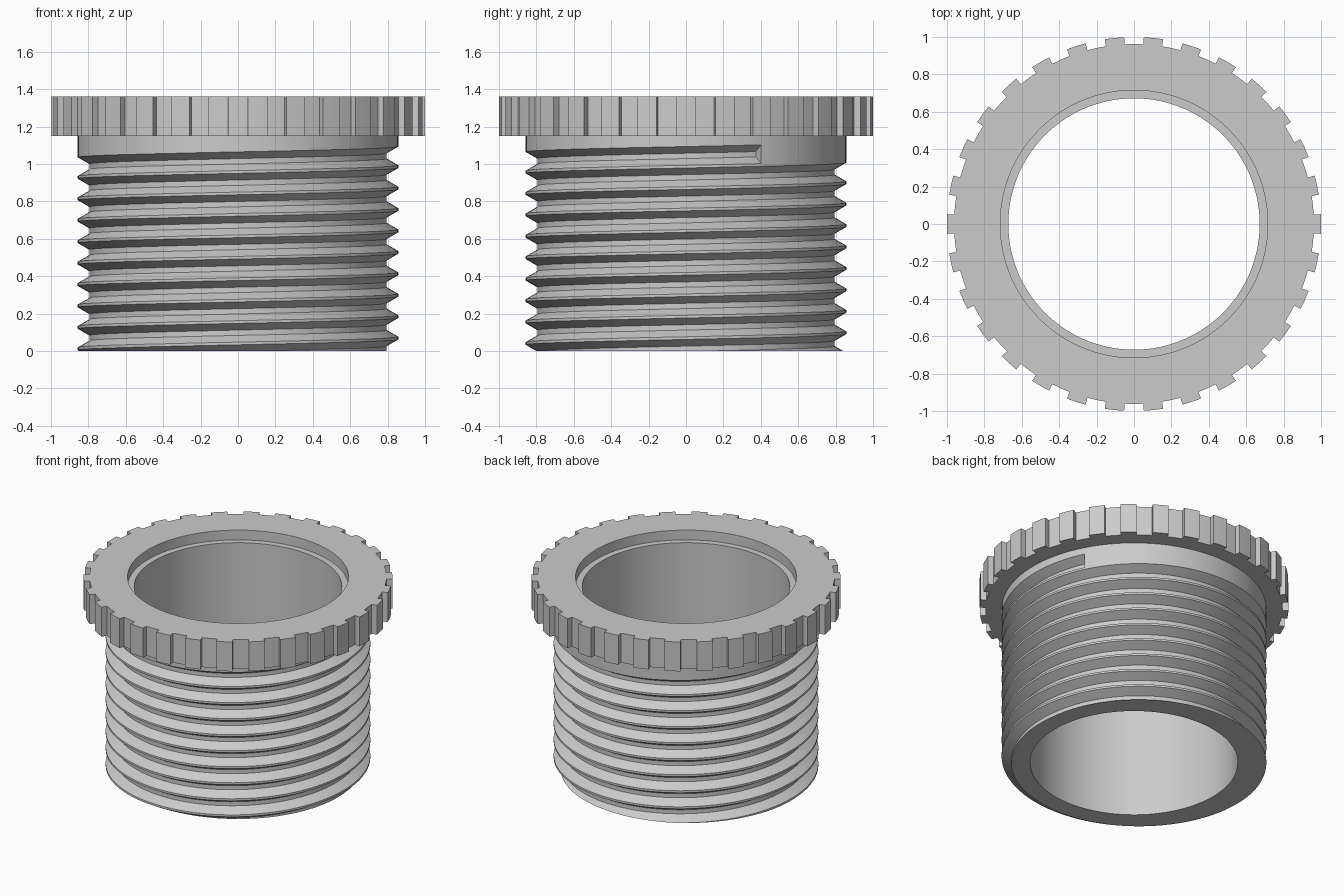
import bpy, bmesh, math

# Remove the default cube
cube = bpy.data.objects.get("Cube")
if cube:
    bpy.data.objects.remove(cube, do_unlink=True)

# Main dimensions
BORE, RECESS, CREST = 0.672, 0.715, 0.857
COLLAR_LOW, LEDGE, TOP = 1.15, 1.29, 1.36
TOOTH_TIP, TOOTH_ROOT, TEETH = 1.0, 0.962, 30
PITCH = 0.1146
DEPTH = 0.5413 * PITCH
THREAD_END_ANGLE, THREAD_END_Z = 28, 1.0525
STEP = 3

grey = bpy.data.materials.new("plain_grey")
grey.use_nodes = True
grey.diffuse_color = (0.6, 0.6, 0.6, 1)
grey.node_tree.nodes["Principled BSDF"].inputs["Base Color"].default_value = (0.6, 0.6, 0.6, 1)


def polar(r, degrees, z):
    a = math.radians(degrees)
    return (r * math.cos(a), r * math.sin(a), z)


def skin(name, rings, close_rings=False, cap_ends=False):
    """Join successive closed loops of points into one surface."""
    bm = bmesh.new()
    loops = [[bm.verts.new(p) for p in ring] for ring in rings]
    pairs = list(zip(loops, loops[1:]))
    if close_rings:
        pairs.append((loops[-1], loops[0]))
    for a, b in pairs:
        n = len(a)
        for i in range(n):
            j = (i + 1) % n
            bm.faces.new((a[i], a[j], b[j], b[i]))
    if cap_ends:
        bm.faces.new(loops[0])
        bm.faces.new(loops[-1])
    bmesh.ops.remove_doubles(bm, verts=bm.verts, dist=0.00001)
    bmesh.ops.recalc_face_normals(bm, faces=bm.faces)
    mesh = bpy.data.meshes.new(name)
    bm.to_mesh(mesh)
    bm.free()
    mesh.materials.append(grey)
    obj = bpy.data.objects.new(name, mesh)
    bpy.context.collection.objects.link(obj)
    return obj


def select_only(obj):
    bpy.ops.object.select_all(action="DESELECT")
    obj.select_set(True)
    bpy.context.view_layer.objects.active = obj


# Tubular body
angles = range(0, 360, STEP)
body_profile = [(BORE, 0), (CREST, 0), (CREST, COLLAR_LOW), (BORE, COLLAR_LOW)]
body = skin("threaded_body",
            [[polar(r, a, z) for a in angles] for r, z in body_profile],
            close_rings=True)

# Helical groove cutter with a flat root and sixty degree flanks
over = 0.004
root, mouth = PITCH / 8, PITCH * 7 / 16 + over * math.tan(math.radians(30))
section = [(CREST - DEPTH, -root), (CREST + over, -mouth), (CREST + 0.04, -mouth),
           (CREST + 0.04, mouth), (CREST + over, mouth), (CREST - DEPTH, root)]
turns = 10.5
cutter_rings = []
for i in range(int(turns * 360 / STEP) + 1):
    swept = i * STEP
    z0 = THREAD_END_Z - PITCH * swept / 360
    cutter_rings.append([polar(r, THREAD_END_ANGLE - swept, z0 + dz) for r, dz in section])
cutter = skin("groove_cutter", cutter_rings, cap_ends=True)
cutter.hide_render = True

select_only(body)
groove = body.modifiers.new("thread_groove", "BOOLEAN")
groove.operation = "DIFFERENCE"
groove.solver = "EXACT"
groove.object = cutter
bpy.ops.object.modifier_apply(modifier=groove.name)
bpy.data.objects.remove(cutter, do_unlink=True)

# Open the body where it meets the collar
bm = bmesh.new()
bm.from_mesh(body.data)
hidden = [f for f in bm.faces if f.calc_center_median().z > COLLAR_LOW - 0.001]
bmesh.ops.delete(bm, geom=hidden, context="FACES")
bm.to_mesh(body.data)
bm.free()

# Notched collar with a stepped recess in its mouth
outline = []
for t in range(TEETH):
    a = t * 360 / TEETH
    outline += [(TOOTH_TIP, a + d) for d in (-STEP, 0, STEP)]
    outline += [(TOOTH_ROOT, a + d) for d in (STEP, 2 * STEP, 3 * STEP)]


def circle(r, z):
    return [polar(r, a, z) for _, a in outline]


def toothed(z):
    return [polar(r, a, z) for r, a in outline]


collar = skin("notched_collar", [
    circle(CREST, COLLAR_LOW), toothed(COLLAR_LOW), toothed(TOP),
    circle(RECESS, TOP), circle(RECESS, LEDGE), circle(BORE, LEDGE),
    circle(BORE, COLLAR_LOW)])

# Smooth round walls, crisp corners
for obj in (body, collar):
    select_only(obj)
    bpy.ops.object.shade_smooth_by_angle(angle=math.radians(25))
